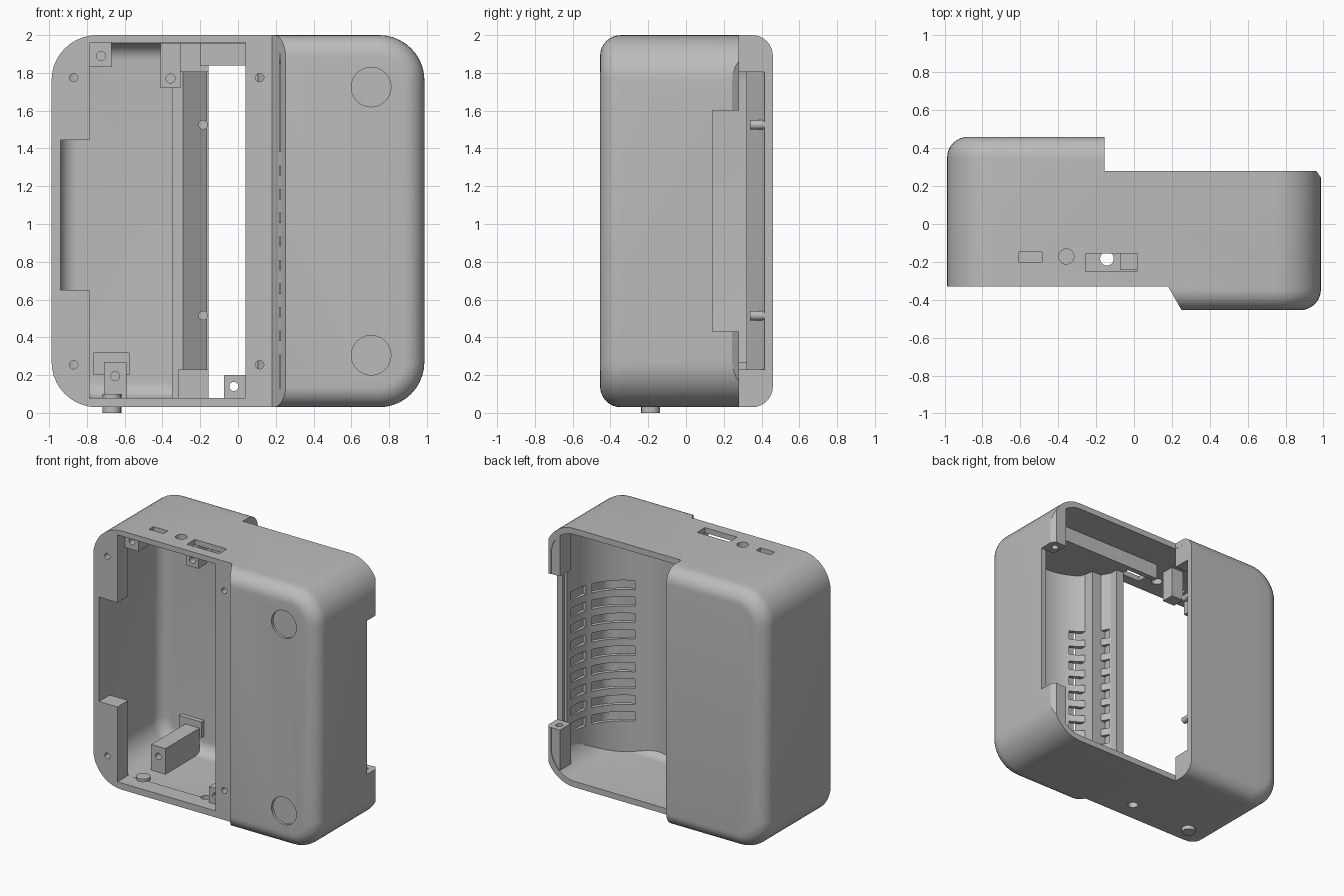
import bpy, bmesh, math
from mathutils import Vector

default_cube = bpy.data.objects.get("Cube")
if default_cube:
    bpy.data.objects.remove(default_cube, do_unlink=True)

grey = bpy.data.materials.new("plain grey plastic")
grey.use_nodes = True
grey_colour = (0.5, 0.5, 0.5, 1)
grey.diffuse_color = grey_colour
grey.node_tree.nodes["Principled BSDF"].inputs["Base Color"].default_value = grey_colour
parts = []


def finish_mesh(name, bm, keep=True):
    """Turn a bmesh into an object; kept objects become parts of the model."""
    bmesh.ops.recalc_face_normals(bm, faces=bm.faces)
    mesh = bpy.data.meshes.new(name)
    bm.to_mesh(mesh)
    bm.free()
    obj = bpy.data.objects.new(name, mesh)
    bpy.context.collection.objects.link(obj)
    if keep:
        parts.append(obj)
    else:
        obj.hide_render = True
    return obj


def add_prism(bm, outline, low, high, axis="z"):
    """Extrude a closed outline along z or y."""
    def place(point, level):
        a, b = point
        return (a, b, level) if axis == "z" else (a, level, b)
    bottom = [bm.verts.new(place(p, low)) for p in outline]
    top = [bm.verts.new(place(p, high)) for p in outline]
    bm.faces.new(bottom)
    bm.faces.new(top)
    count = len(outline)
    for i in range(count):
        j = (i + 1) % count
        bm.faces.new((bottom[i], bottom[j], top[j], top[i]))


def prism(name, outline, low, high, axis="z", keep=True):
    bm = bmesh.new()
    add_prism(bm, outline, low, high, axis)
    return finish_mesh(name, bm, keep)


def box(name, x, y, z, keep=True):
    corners = [(x[0], y[0]), (x[1], y[0]), (x[1], y[1]), (x[0], y[1])]
    return prism(name, corners, z[0], z[1], keep=keep)


def arc(centre, radius, start, end, steps):
    angles = [math.radians(start + (end - start) * i / steps) for i in range(steps + 1)]
    return [(centre[0] + radius * math.cos(a), centre[1] + radius * math.sin(a)) for a in angles]


def rod(name, centre, radius, low, high, axis="y", keep=True):
    return prism(name, arc(centre, radius, 0, 345, 23), low, high, axis, keep)


def boolean(target, tool, operation="DIFFERENCE", discard=True):
    modifier = target.modifiers.new("shape", "BOOLEAN")
    modifier.operation = operation
    modifier.solver = "EXACT"
    modifier.object = tool
    bpy.context.view_layer.update()
    graph = bpy.context.evaluated_depsgraph_get()
    result = bpy.data.meshes.new_from_object(target.evaluated_get(graph))
    target.modifiers.clear()
    target.data = result
    if discard:
        bpy.data.objects.remove(tool, do_unlink=True)


def rounded_slab(name, inset, corner, fillet, keep=True):
    """Rounded block in x and z with filleted front and back rims."""
    x_centre, z_centre, half_x, half_z = 0, 1.015, 0.987 - inset, 0.985 - inset
    y_front, y_back = -0.455 + inset, 0.46 - inset
    steps = 8
    rim = [(fillet * (1 - math.cos(k * math.pi / 2 / steps)),
            fillet * (1 - math.sin(k * math.pi / 2 / steps))) for k in range(steps + 1)]
    levels = [(y_front + d, s) for d, s in rim] + [(y_back - d, s) for d, s in reversed(rim)]
    bm = bmesh.new()
    rings = []
    for y, shrink in levels:
        ring = []
        for quarter, (sx, sz) in enumerate(((1, 1), (-1, 1), (-1, -1), (1, -1))):
            centre = (x_centre + sx * (half_x - corner), z_centre + sz * (half_z - corner))
            turn = quarter * 90
            ring += [bm.verts.new((a, y, b)) for a, b in
                     arc(centre, corner - shrink, turn, turn + 90, 10)]
        rings.append(ring)
    for first, second in zip(rings, rings[1:]):
        for i in range(len(first)):
            j = (i + 1) % len(first)
            bm.faces.new((first[i], first[j], second[j], second[i]))
    bm.faces.new(rings[0])
    bm.faces.new(rings[-1])
    return finish_mesh(name, bm, keep)


# Outer housing: stepped front with a sloped seam, stepped back
housing = rounded_slab("housing", 0, 0.24, 0.11)
boolean(housing, prism("front_step", [(-2, -0.33), (0.18, -0.33), (0.26, -0.47), (0.26, -1), (-2, -1)],
                       -1, 3, keep=False))
boolean(housing, box("back_step", (-0.155, 2), (0.28, 1), (-1, 3), False))

# Hollow interior, leaving a thick front flange
hollow = rounded_slab("hollow", 0.045, 0.2, 0.09, False)
boolean(hollow, box("flange_keeper", (-2, 0.22), (-1, -0.2), (-1, 3), False))
boolean(housing, hollow)

# Front opening, flange notch, rear side notch and chamfer
boolean(housing, box("front_opening", (-0.785, 0.04), (-1, -0.1), (0.08, 1.96), False))
boolean(housing, box("flange_notch", (-0.94, -0.7), (-1, -0.1), (0.65, 1.445), False))
boolean(housing, box("side_notch", (0.86, 2), (0.14, 1), (0.43, 1.6), False))
boolean(housing, prism("rear_chamfer", [(0.95, 0.3), (1.1, 0.3), (1.1, 0.24), (0.99, 0.24)],
                       -1, 3, keep=False))

# Screw holes and round foot recesses
for z in (0.255, 1.775):
    for x in (-0.87, 0.115):
        boolean(housing, rod("screw_hole", (x, z), 0.022, -0.5, -0.1, keep=False))
for z in (0.305, 1.725):
    boolean(housing, rod("foot_recess", (0.705, z), 0.105, -0.6, -0.435, keep=False))

# Ports through the top, and the hole through the bottom
boolean(housing, box("socket_port", (-0.61, -0.487), (-0.2, -0.147), (1.9, 2.1), False))
boolean(housing, rod("round_port", (-0.357, -0.172), 0.04, 1.9, 2.1, "z", False))
boolean(housing, box("switch_port", (-0.255, 0.015), (-0.25, -0.155), (1.9, 2.1), False))
boolean(housing, rod("bottom_hole", (-0.143, -0.183), 0.036, -0.1, 0.2, "z", False))

# Curved compartment wall with rows of vent slots
axis_point = (0.5, 0.04)


def ring_sector(inner, outer, start, end, steps):
    return (arc(axis_point, inner, start, end, steps)
            + arc(axis_point, outer, end, start, steps))


curved_wall = prism("curved_wall", ring_sector(0.43, 0.46, -165, 10, 40), 0.06, 1.85)
slots = bmesh.new()
for row in range(9):
    z = 0.31 + row * 0.125
    for start, end in ((-155, -115), (-66, -25), (-18, 2)):
        add_prism(slots, ring_sector(0.4, 0.5, start, end, 8), z, z + 0.07)
boolean(curved_wall, finish_mesh("vent_slots", slots, False))

# Compartment ceiling, its rib and the wall behind the flange
ceiling = prism("compartment_ceiling", [(0.04, -0.2), (0.22, -0.2), (0.27, -0.4), (0.92, -0.4),
                                        (0.94, 0), (0.04, 0)], 1.84, 1.875)
rib = box("ceiling_rib", (-0.2, 0.94), (-0.02, 0.02), (1.84, 1.97))
box("partition", (0.04, 0.105), (-0.21, -0.07), (0.06, 1.85))

# Screw tabs above and below the side notch
tabs = []
for name, low, high, end in (("lower_tab", 0.06, 0.43, 0.43), ("upper_tab", 1.6, 1.96, 1.6)):
    tab = box(name, (0.87, 0.965), (0.14, 0.275), (low, high))
    boolean(tab, rod("tab_hole", (0.92, 0.21), 0.025, end - 0.1, end + 0.1, "z", False))
    tabs.append(tab)

# Ends, sloped edge and pegs of the rear block
caps = [box("lower_end_cap", (-0.315, -0.156), (0.28, 0.44), (0.05, 0.23)),
        box("upper_end_cap", (-0.315, -0.156), (0.28, 0.44), (1.805, 1.98))]
ramp = prism("sloped_edge", [(-0.35, 0.43), (-0.35, 0.32), (-0.29, 0.32), (-0.16, 0.42),
                             (-0.16, 0.43)], 0.07, 1.96)
for z in (0.515, 1.525):
    rod("peg", (-0.185, z), 0.025, 0.34, 0.42)

# Trim inner parts to the housing's rounded outline
trim = rounded_slab("trim", 0.012, 0.228, 0.1, False)
for part in [curved_wall, ceiling, rib, ramp] + tabs + caps:
    boolean(part, trim, "INTERSECT", discard=False)
bpy.data.objects.remove(trim, do_unlink=True)

# Screw posts inside the front opening
for name, x, y, z, hole in (
        ("upper_corner_post", (-0.785, -0.67), (-0.24, -0.05), (1.83, 1.965), (-0.725, 1.89)),
        ("upper_post", (-0.41, -0.305), (-0.04, 0.06), (1.72, 1.965), (-0.357, 1.77)),
        ("lower_bracket", (-0.71, -0.59), (-0.03, 0.38), (0.07, 0.27), (-0.65, 0.195)),
        ("lower_corner_post", (-0.075, 0.045), (-0.24, -0.1), (0.07, 0.2), (-0.022, 0.14))):
    post = box(name, x, y, z)
    through = 1 if name == "lower_corner_post" else y[0] + 0.08
    boolean(post, rod("post_hole", hole, 0.024, -1, through, keep=False))
box("bracket_plate", (-0.765, -0.575), (0.38, 0.425), (0.2, 0.32))

# Push button under the floor
rod("push_button", (-0.668, -0.187), 0.05, 0, 0.1, "z")

# Finish: one material, smooth curves with crisp edges
bpy.ops.object.select_all(action="DESELECT")
for part in parts:
    part.data.materials.clear()
    part.data.materials.append(grey)
    part.select_set(True)
bpy.context.view_layer.objects.active = housing
bpy.ops.object.shade_smooth_by_angle(angle=math.radians(30))
